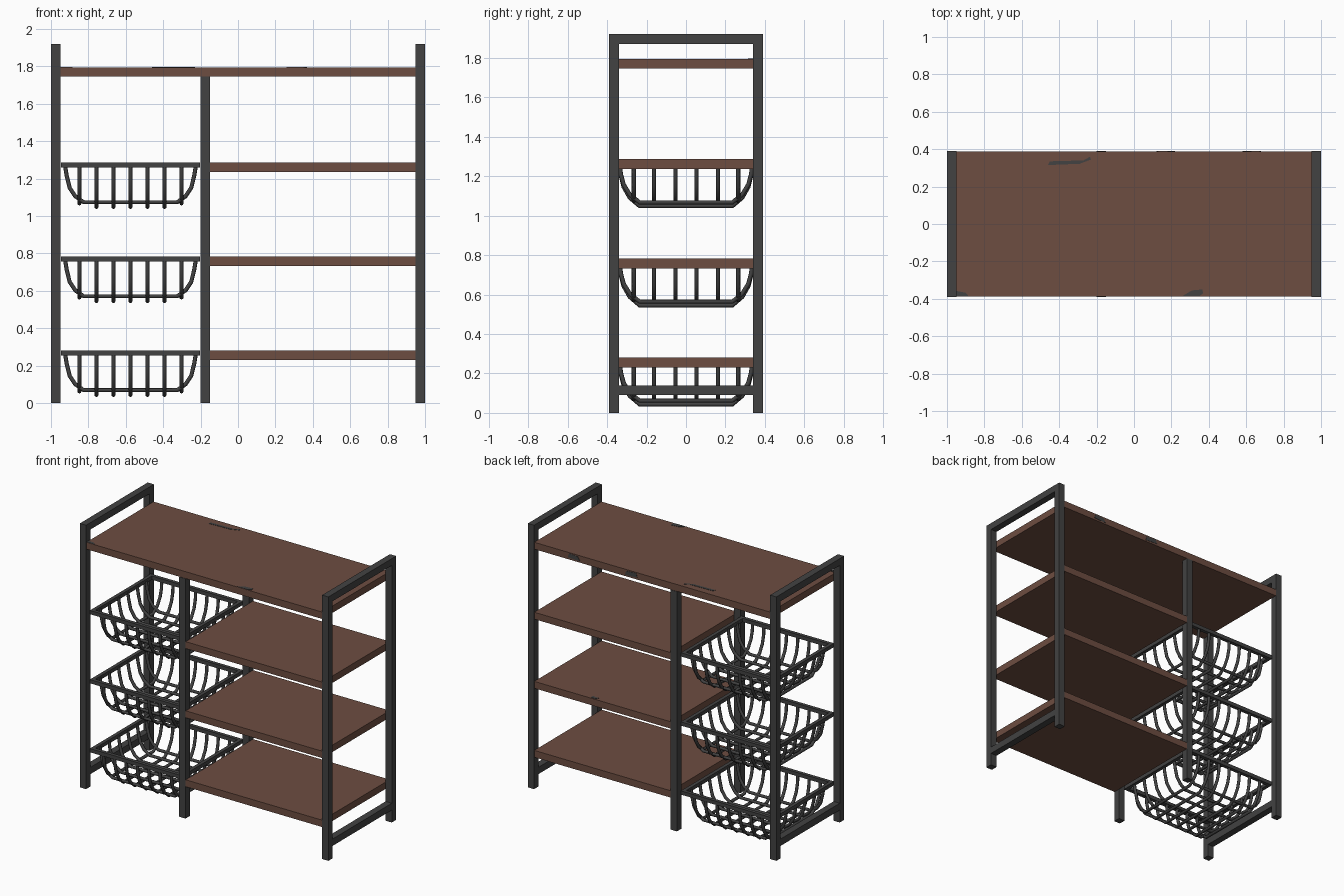
import bpy, bmesh
from mathutils import Vector

if "Cube" in bpy.data.objects:
    bpy.data.objects.remove(bpy.data.objects["Cube"])

def material(name, rgb):
    m = bpy.data.materials.new(name)
    m.diffuse_color = (*rgb, 1)
    m.use_nodes = True
    m.node_tree.nodes["Principled BSDF"].inputs["Base Color"].default_value = m.diffuse_color
    return m

METAL = material("dark_grey_metal", (0.0545, 0.0545, 0.0545))
WOOD = material("brown_wood", (0.153, 0.0742, 0.0529))

def finish(name, bm, mat):
    me = bpy.data.meshes.new(name)
    bmesh.ops.recalc_face_normals(bm, faces=bm.faces)
    bm.to_mesh(me)
    bm.free()
    me.materials.append(mat)
    ob = bpy.data.objects.new(name, me)
    bpy.context.collection.objects.link(ob)
    return ob

def boxes(name, mat, ranges):
    """One object from boxes given as (x0, x1, y0, y1, z0, z1)."""
    bm = bmesh.new()
    for x0, x1, y0, y1, z0, z1 in ranges:
        vs = bmesh.ops.create_cube(bm, size=1)["verts"]
        for v in vs:
            v.co = Vector((x1 if v.co.x > 0 else x0,
                           y1 if v.co.y > 0 else y0,
                           z1 if v.co.z > 0 else z0))
    return finish(name, bm, mat)

def wires(name, paths, radius):
    """Round wires following the given point paths."""
    cu = bpy.data.curves.new(name, 'CURVE')
    cu.dimensions = '3D'
    cu.bevel_depth = radius
    cu.bevel_resolution = 2
    cu.use_fill_caps = True
    for path in paths:
        sp = cu.splines.new('POLY')
        sp.points.add(len(path) - 1)
        for p, co in zip(sp.points, path):
            p.co = (*co, 1)
    tmp = bpy.data.objects.new(name + "_curve", cu)
    bpy.context.collection.objects.link(tmp)
    dg = bpy.context.evaluated_depsgraph_get()
    me = bpy.data.meshes.new_from_object(tmp.evaluated_get(dg))
    bpy.data.objects.remove(tmp)
    me.materials.clear()
    me.materials.append(METAL)
    ob = bpy.data.objects.new(name, me)
    bpy.context.collection.objects.link(ob)
    for p in me.polygons:
        p.use_smooth = len(p.vertices) == 4

def chip(name, pts, place):
    """Thin flat patch; place maps 2D points and a thickness to 3D."""
    bm = bmesh.new()
    f = bm.faces.new([bm.verts.new(place(a, b, 0.0)) for a, b in pts])
    ext = bmesh.ops.extrude_face_region(bm, geom=[f])["geom"]
    d = Vector(place(0, 0, 0.002)) - Vector(place(0, 0, 0))
    bmesh.ops.translate(bm, vec=d, verts=[g for g in ext if isinstance(g, bmesh.types.BMVert)])
    finish(name, bm, METAL)

D, T, H = 0.39, 0.05, 1.92      # half depth, tube size, height

# End frames: two posts, top rail and low rail each
for side, x0 in (("left", -1.0), ("right", 0.95)):
    x1 = x0 + T
    boxes(side + "_frame", METAL, [
        (x0, x1, -D, -D + T, 0, H), (x0, x1, D - T, D, 0, H),
        (x0, x1, -D + T, D - T, H - T, H), (x0, x1, -D + T, D - T, 0.09, 0.14)])

# Middle posts
for side, y0 in (("front", -D), ("back", D - T)):
    boxes("middle_post_" + side, METAL, [(-0.2, -0.15, y0, y0 + T, 0, 1.745)])

# Shelves
SD = 0.387
boxes("top_shelf", WOOD, [(-0.95, 0.95, -SD, SD, 1.745, 1.795)])
LEVELS = (0.281, 0.783, 1.286)
for i, z in enumerate(LEVELS):
    boxes(f"side_shelf_{i + 1}", WOOD, [(-0.15, 0.95, -SD, SD, z - 0.05, z)])

# Half profiles of basket wires: (distance from centre, drop below the rim top)
LONG = [(0.350, 0.015), (0.341, 0.07), (0.325, 0.135), (0.295, 0.18), (0.250, 0.212)]
CROSS = [(0.335, 0.015), (0.331, 0.08), (0.316, 0.14), (0.285, 0.195), (0.235, 0.238)]

def full(half):
    return [(-a, d) for a, d in half] + [(a, d) for a, d in reversed(half)]

# Wire baskets
CX, HX, HY, RW = -0.575, 0.372, 0.35, 0.026
for i, z in enumerate(LEVELS):
    zr = z - 0.027
    boxes(f"basket_rim_{i + 1}", METAL, [
        (CX - HX, CX + HX, -HY, -HY + RW, zr, z), (CX - HX, CX + HX, HY - RW, HY, zr, z),
        (CX - HX, CX - HX + RW, -HY + RW, HY - RW, zr, z),
        (CX + HX - RW, CX + HX, -HY + RW, HY - RW, zr, z)])
    paths = []
    for y in (-0.264, -0.162, -0.053, 0.053, 0.162, 0.264):
        paths.append([(CX + a, y, z - d) for a, d in full(LONG)])
    for k in range(-3, 4):
        s = 0.92 if abs(k) == 3 else 1.0      # outer wires hang less deep
        paths.append([(CX + k * 0.091, a, z - d * s) for a, d in full(CROSS)])
    wires(f"basket_wires_{i + 1}", paths, 0.011)

# Worn patches on the shelves
def on_top(a, b, t):
    return (a, b, 1.795 + t)

def on_back(a, b, t):
    return (a, SD + t, b)

chip("top_patch_back", [(-0.46, 0.315), (-0.29, 0.322), (-0.23, 0.345), (-0.235, 0.36),
                        (-0.27, 0.34), (-0.45, 0.335)], on_top)
chip("top_patch_corner", [(-0.95, -0.385), (-0.885, -0.385), (-0.90, -0.368), (-0.95, -0.358)], on_top)
chip("top_patch_front", [(0.26, -0.385), (0.35, -0.385), (0.37, -0.37), (0.365, -0.35), (0.31, -0.355)], on_top)
chip("edge_patch_1", [(0.58, 1.755), (0.68, 1.76), (0.67, 1.79), (0.60, 1.785)], on_back)
chip("edge_patch_2", [(0.12, 1.76), (0.22, 1.755), (0.21, 1.785), (0.13, 1.79)], on_back)
chip("shelf_patch", [(0.45, 0.36), (0.50, 0.355), (0.50, 0.38), (0.46, 0.38)],
     lambda a, b, t: (a, b, 0.783 + t))
